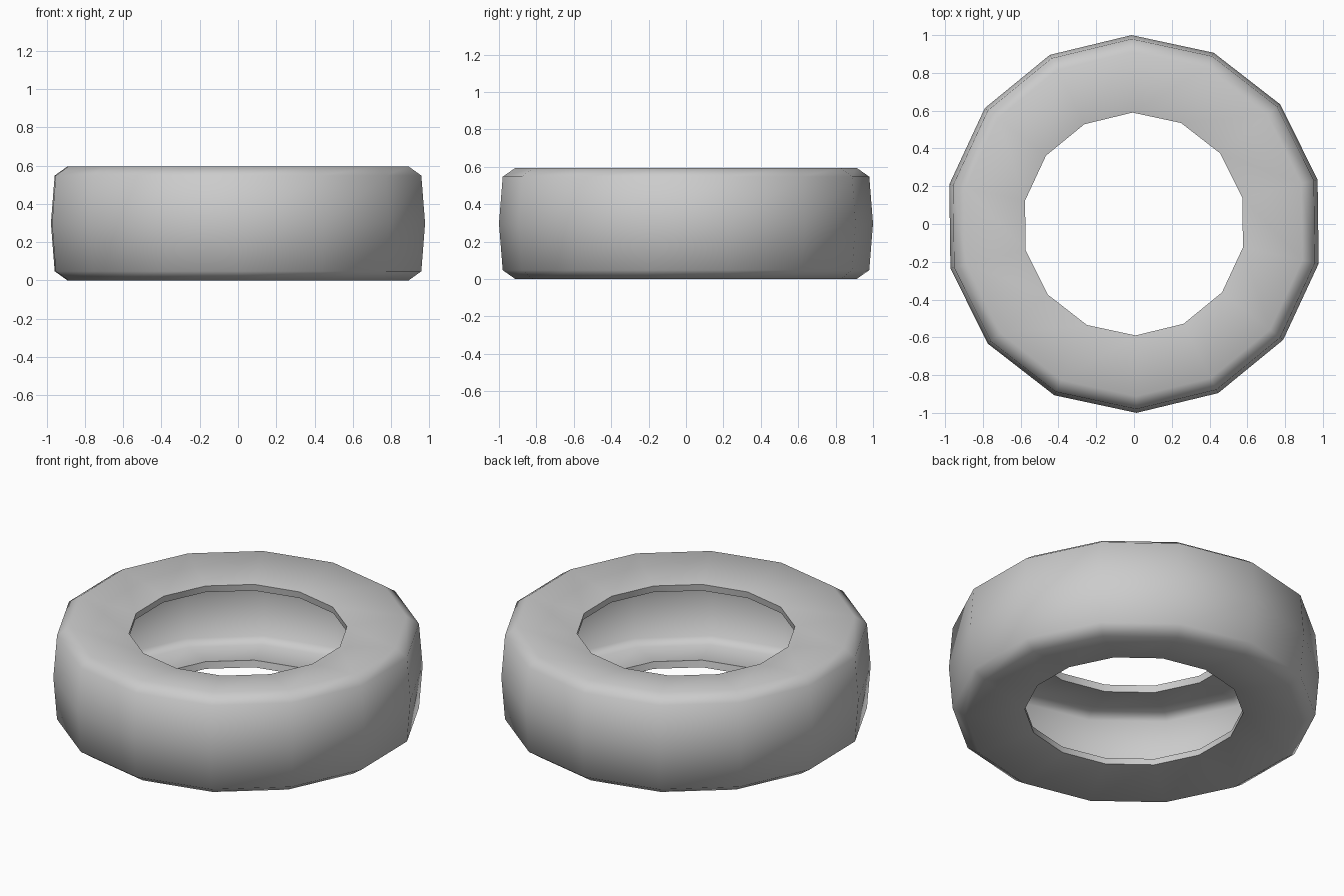
import bpy, bmesh
from math import sin, cos, pi, radians

if "Cube" in bpy.data.objects:
    bpy.data.objects.remove(bpy.data.objects["Cube"])

SIDES = 14
HEIGHT = 0.595
MID = HEIGHT / 2

# Closed cross-section (radius, distance above mid-plane), upper half:
# outer skin from tread centre to rim lip, then inner skin back again
outer = [(1.0, 0.0), (0.98, 0.25), (0.912, MID), (0.59, 0.247)]
inner = [(0.596, 0.207), (0.895, 0.254), (0.942, 0.222), (0.96, 0.0)]

# Mirror the section below the mid-plane
upper = outer + inner
lower = [(r, -z) for r, z in reversed(upper) if z > 0]
profile = upper + lower

# Spin the section into a hollow 14-sided tyre
bm = bmesh.new()
rings = []
for i in range(SIDES):
    a = pi / 2 + radians(0.75) + 2 * pi * i / SIDES
    rings.append([bm.verts.new((r * cos(a), r * sin(a), MID + z)) for r, z in profile])
n = len(profile)
for i in range(SIDES):
    p, q = rings[i], rings[(i + 1) % SIDES]
    for j in range(n):
        k = (j + 1) % n
        bm.faces.new((p[j], q[j], q[k], p[k]))
bmesh.ops.recalc_face_normals(bm, faces=bm.faces)
mesh = bpy.data.meshes.new("tyre")
bm.to_mesh(mesh)
bm.free()
tyre = bpy.data.objects.new("tyre", mesh)
bpy.context.collection.objects.link(tyre)

# Smooth skin with sharp rim lips
bpy.context.view_layer.objects.active = tyre
tyre.select_set(True)
bpy.ops.object.shade_smooth_by_angle(angle=radians(65))
